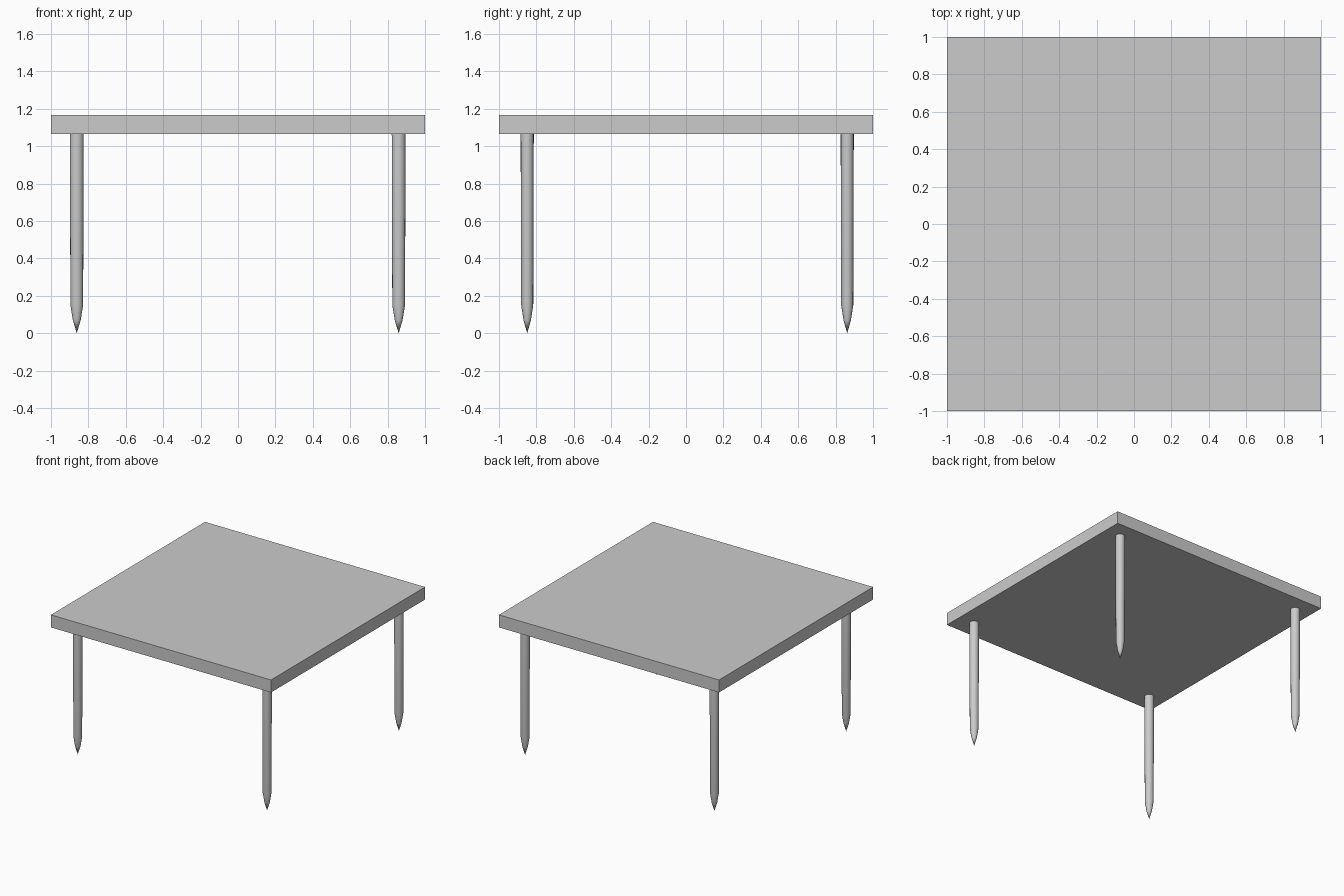
import bpy, bmesh
from math import cos, sin, pi

if "Cube" in bpy.data.objects:
    bpy.data.objects.remove(bpy.data.objects["Cube"])

TOP_Z, UNDER_Z = 1.168, 1.065
SIDES = 16
# (height, radius) rings of a leg, from shoulder of the point upwards
PROFILE = [(0.07, 0.021), (0.15, 0.034), (UNDER_Z, 0.037)]


def finish(name, bm):
    bmesh.ops.recalc_face_normals(bm, faces=bm.faces)
    mesh = bpy.data.meshes.new(name)
    bm.to_mesh(mesh)
    bm.free()
    ob = bpy.data.objects.new(name, mesh)
    bpy.context.collection.objects.link(ob)
    return ob


# Square slab top
bm = bmesh.new()
bmesh.ops.create_cube(bm, size=1)
bmesh.ops.scale(bm, vec=(2, 2, TOP_Z - UNDER_Z), verts=bm.verts)
bmesh.ops.translate(bm, vec=(0, 0, (TOP_Z + UNDER_Z) / 2), verts=bm.verts)
finish("table_top", bm)


# Round, slightly tapered leg sharpened to a point
def leg(name, x, y):
    bm = bmesh.new()
    tip = bm.verts.new((0, 0, 0))
    rings = [[bm.verts.new((r * cos(2 * pi * i / SIDES), r * 0.95 * sin(2 * pi * i / SIDES), z))
              for i in range(SIDES)] for z, r in PROFILE]
    for i in range(SIDES):
        j = (i + 1) % SIDES
        bm.faces.new((tip, rings[0][j], rings[0][i]))
        for a, b in zip(rings, rings[1:]):
            bm.faces.new((a[i], a[j], b[j], b[i]))
    bm.faces.new(rings[-1])
    ob = finish(name, bm)
    ob.location = (x, y, 0)
    bpy.ops.object.select_all(action='DESELECT')
    ob.select_set(True)
    bpy.context.view_layer.objects.active = ob
    bpy.ops.object.shade_smooth_by_angle(angle=pi / 6)


for side, x in (("left", -0.862), ("right", 0.859)):
    for end, y in (("front", -0.849), ("back", 0.862)):
        leg(f"{end}_{side}_leg", x, y)
